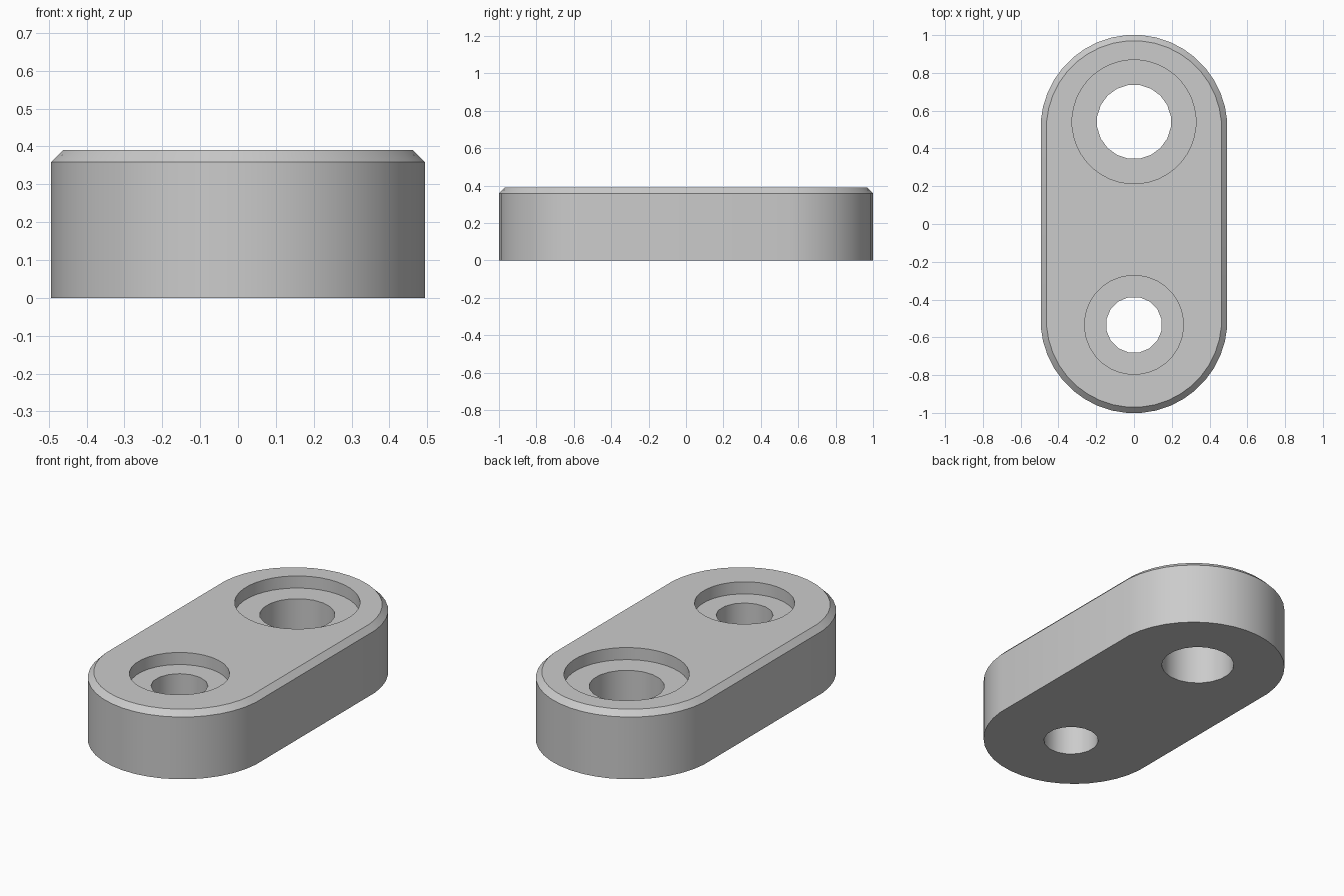
import bpy, bmesh, math

cube = bpy.data.objects.get("Cube")
if cube:
    bpy.data.objects.remove(cube)

HEIGHT, CHAMFER, POCKET = 0.39, 0.031, 0.07
RADIUS, CENTRE = 0.495, 0.5065
QUARTER = 10

grey = bpy.data.materials.new("plain grey")
grey.use_nodes = True
colour = (0.6, 0.6, 0.6, 1)
grey.diffuse_color = colour
grey.node_tree.nodes["Principled BSDF"].inputs["Base Color"].default_value = colour


def make_object(name, bm):
    bmesh.ops.recalc_face_normals(bm, faces=bm.faces)
    mesh = bpy.data.meshes.new(name)
    bm.to_mesh(mesh)
    bm.free()
    mesh.materials.append(grey)
    obj = bpy.data.objects.new(name, mesh)
    bpy.context.collection.objects.link(obj)
    return obj


def stadium(radius):
    """Rounded-end outline with a short flat at each end."""
    step = math.pi / 2 / QUARTER
    points = []
    for end in (0, 1):
        for i in range(2 * QUARTER):
            a = end * math.pi + (i + 0.5) * step
            y = CENTRE * (-1 if end else 1)
            points.append((radius * math.cos(a), y + radius * math.sin(a)))
    return points


def cylinder_cutter(name, y, radius, bottom, sides):
    top = HEIGHT + 0.1
    bm = bmesh.new()
    bmesh.ops.create_cone(bm, cap_ends=True, segments=sides, radius1=radius,
                          radius2=radius, depth=top - bottom)
    # Turn by half a side so that flats face along the axes
    for v in bm.verts:
        a = math.atan2(v.co.y, v.co.x) + math.pi / sides
        v.co = (radius * math.cos(a), y + radius * math.sin(a),
                v.co.z + (top + bottom) / 2)
    obj = make_object(name, bm)
    obj.hide_render = True
    return obj


# Link plate: straight wall, then a chamfer around the top
bm = bmesh.new()
loops = []
for radius, z in ((RADIUS, 0), (RADIUS, HEIGHT - CHAMFER), (RADIUS - CHAMFER, HEIGHT)):
    loops.append([bm.verts.new((x, y, z)) for x, y in stadium(radius)])
for low, high in zip(loops, loops[1:]):
    for i in range(len(low)):
        j = (i + 1) % len(low)
        bm.faces.new((low[i], low[j], high[j], high[i]))
bm.faces.new(loops[0])
bm.faces.new(loops[-1])
plate = make_object("link_plate", bm)

# Two through holes, each with a shallow counterbore
floor = HEIGHT - POCKET
cutters = [
    cylinder_cutter("back_counterbore_cutter", 0.541, 0.328, floor, 40),
    cylinder_cutter("back_hole_cutter", 0.541, 0.197, -0.1, 20),
    cylinder_cutter("front_counterbore_cutter", -0.534, 0.262, floor, 32),
    cylinder_cutter("front_hole_cutter", -0.534, 0.149, -0.1, 16),
]
for cutter in cutters:
    mod = plate.modifiers.new(cutter.name, 'BOOLEAN')
    mod.operation = 'DIFFERENCE'
    mod.solver = 'EXACT'
    mod.object = cutter

# Bake the cuts and drop the cutters
depsgraph = bpy.context.evaluated_depsgraph_get()
cut_mesh = bpy.data.meshes.new_from_object(plate.evaluated_get(depsgraph))
plate.modifiers.clear()
plate.data = cut_mesh
for cutter in cutters:
    bpy.data.objects.remove(cutter)

# Smooth the round walls, keep the rims sharp
bpy.ops.object.select_all(action='DESELECT')
plate.select_set(True)
bpy.context.view_layer.objects.active = plate
bpy.ops.object.shade_smooth_by_angle(angle=math.radians(30))
